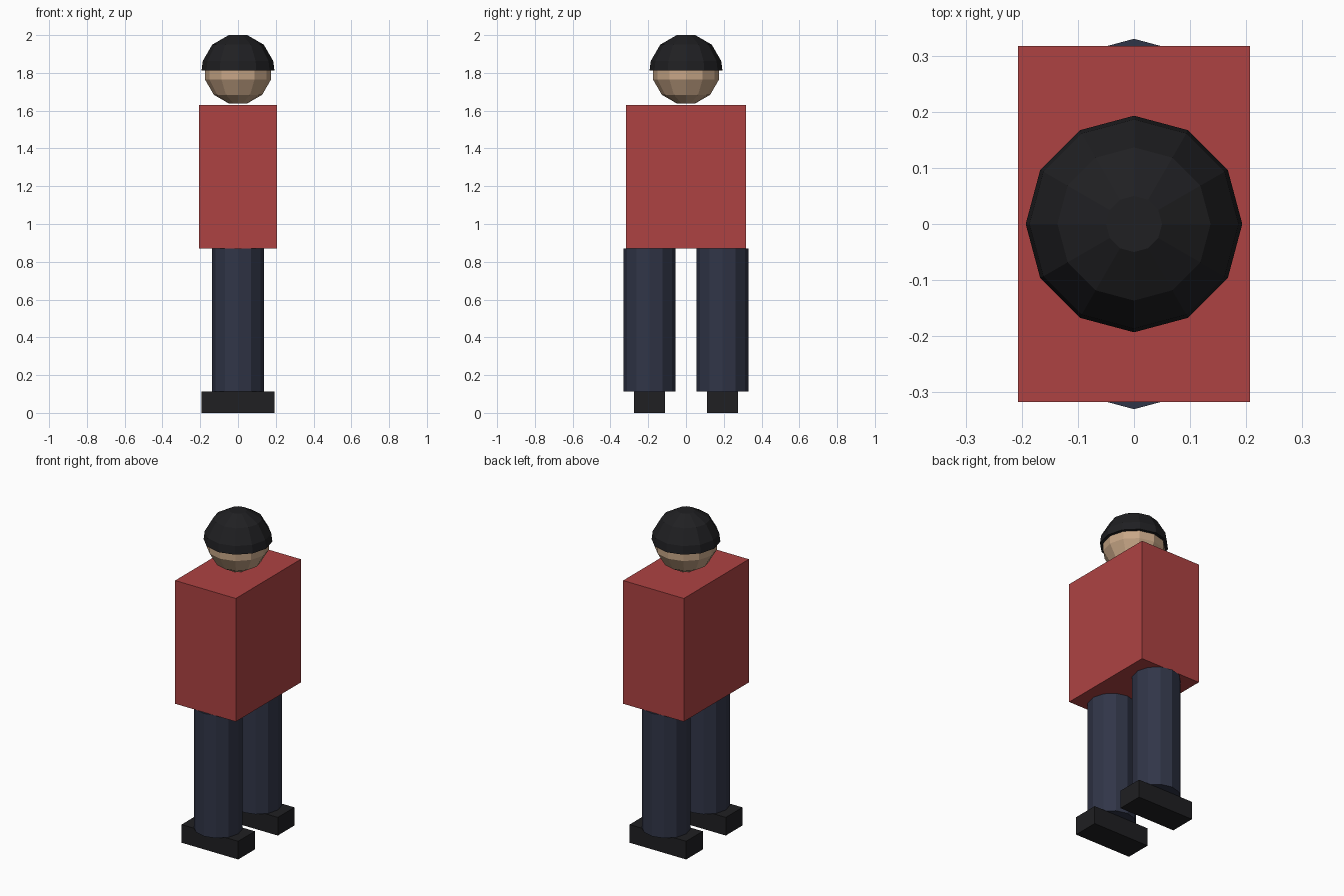
import bpy, math

if "Cube" in bpy.data.objects:
    bpy.data.objects.remove(bpy.data.objects["Cube"])


def material(name, rgb):
    mat = bpy.data.materials.new(name)
    mat.diffuse_color = (*rgb, 1)
    mat.use_nodes = True
    mat.node_tree.nodes["Principled BSDF"].inputs["Base Color"].default_value = mat.diffuse_color
    return mat


RED = material("red_cloth", (0.42, 0.055, 0.055))
NAVY = material("navy_cloth", (0.03, 0.036, 0.064))
BLACK = material("black", (0.014, 0.014, 0.016))
SKIN = material("skin", (0.57, 0.38, 0.24))


def add_object(name, verts, faces, mat):
    mesh = bpy.data.meshes.new(name)
    mesh.from_pydata(verts, [], faces)
    mesh.materials.append(mat)
    obj = bpy.data.objects.new(name, mesh)
    bpy.context.collection.objects.link(obj)
    return obj


def box(name, center, size, mat):
    bpy.ops.mesh.primitive_cube_add(size=1, location=center)
    obj = bpy.context.object
    obj.name = name
    obj.scale = size
    bpy.ops.object.transform_apply(location=False, rotation=False, scale=True)
    obj.data.materials.append(mat)


def lathe(name, center, profile, mat, sides=12):
    """Revolve (radius, height) points, listed bottom to top, with flat end caps."""
    verts = [(r * math.cos(math.tau * i / sides), r * math.sin(math.tau * i / sides), z)
             for r, z in profile for i in range(sides)]
    faces = [tuple(reversed(range(sides))),
             tuple(range(len(verts) - sides, len(verts)))]
    for k in range(len(profile) - 1):
        for i in range(sides):
            j = (i + 1) % sides
            a, b = k * sides, (k + 1) * sides
            faces.append((a + i, a + j, b + j, b + i))
    add_object(name, verts, faces, mat).location = center


def arc(radius, angles):
    return [(radius * math.sin(math.radians(a)), radius * math.cos(math.radians(a)))
            for a in angles]


# Torso
box("torso", (0, 0, 1.25), (0.414, 0.634, 0.76), RED)

# Legs and shoes, one per side
for side, y in (("left", 0.193), ("right", -0.193)):
    lathe(side + "_leg", (0, y, 0), [(0.137, 0.112), (0.137, 0.87)], NAVY)
    box(side + "_shoe", (0, y, 0.056), (0.386, 0.162, 0.112), BLACK)

# Head: faceted ball with flat poles
lathe("head", (0, 0, 1.812), arc(0.181, (165, 135, 105, 75, 45, 15)), SKIN)

# Cap: faceted dome over the head
lathe("cap", (0, 0, 1.813), arc(0.193, (90, 75, 45, 15)), BLACK)
